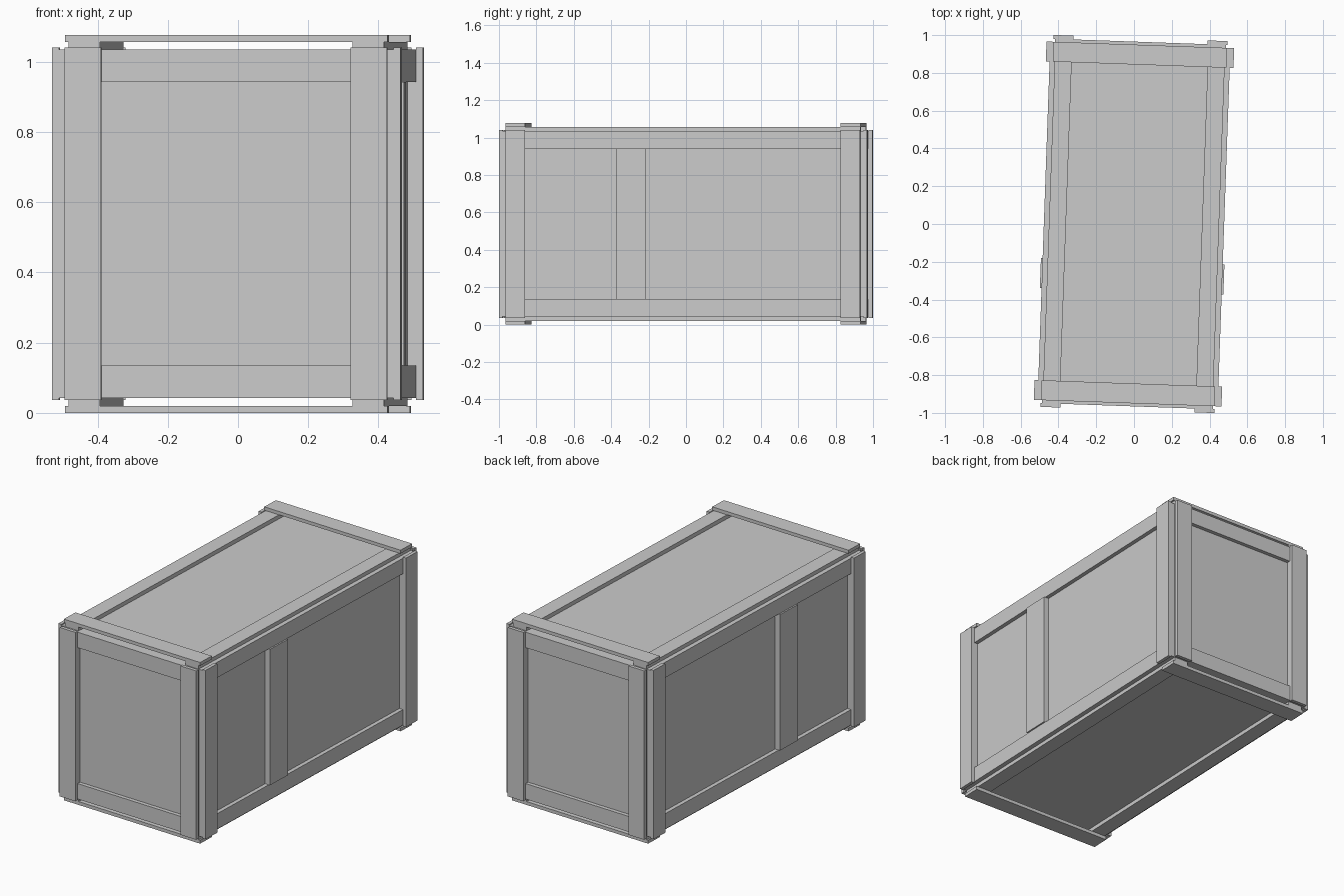
import bpy, math
from mathutils import Matrix

if "Cube" in bpy.data.objects:
    bpy.data.objects.remove(bpy.data.objects["Cube"])

# The whole crate is turned slightly about z and lifted onto the ground
MID = 0.5385
PLACE = Matrix.Translation((0, 0, MID)) @ Matrix.Rotation(math.radians(-2.03), 4, 'Z')


def board(name, x, y, z):
    """Box spanning the given (low, high) ranges in crate space."""
    bpy.ops.mesh.primitive_cube_add(size=1)
    ob = bpy.context.object
    ob.name = name
    mid = [(a + b) / 2 for a, b in (x, y, z)]
    size = [abs(b - a) for a, b in (x, y, z)]
    ob.matrix_world = PLACE @ Matrix.Translation(mid) @ Matrix.Diagonal((*size, 1))
    return ob


def span(sign, a, b):
    return tuple(sorted((sign * a, sign * b)))


# Inner box whose faces are the recessed panels
board("panel_box", (-.453, .453), (-.942, .942), (-.495, .495))

for s in (-1, 1):
    # Side faces: batten between the rails
    board("side_batten", span(s, .44, .486), (-.357, -.197), (-.404, .404))
    for t in (-1, 1):
        # Side faces: long rails and corner posts
        board("side_rail", span(s, .44, .477), (-.949, .949), span(t, .404, .496))
        board("side_post", span(s, .477, .497), span(t, .844, .949), (-.502, .502))
        board("side_post_backing", span(s, .45, .477), span(t, .844, .949), (-.404, .404))
        # End faces: short rails and corner posts
        board("end_rail", (-.453, .453), span(s, .93, .965), span(t, .404, .496))
        board("end_post", span(t, .355, .46), span(s, .965, .985), (-.502, .502))
        board("end_post_backing", span(t, .355, .453), span(s, .94, .965), (-.404, .404))
        # Lid and base: long rails
        board("lid_base_rail", span(t, .36, .45), (-.949, .949), span(s, .48, .5185))
        # Lid and base: outer cross boards
        board("lid_base_cross_board", (-.46, .46), span(t, .844, .949), span(s, .5185, .5385))
